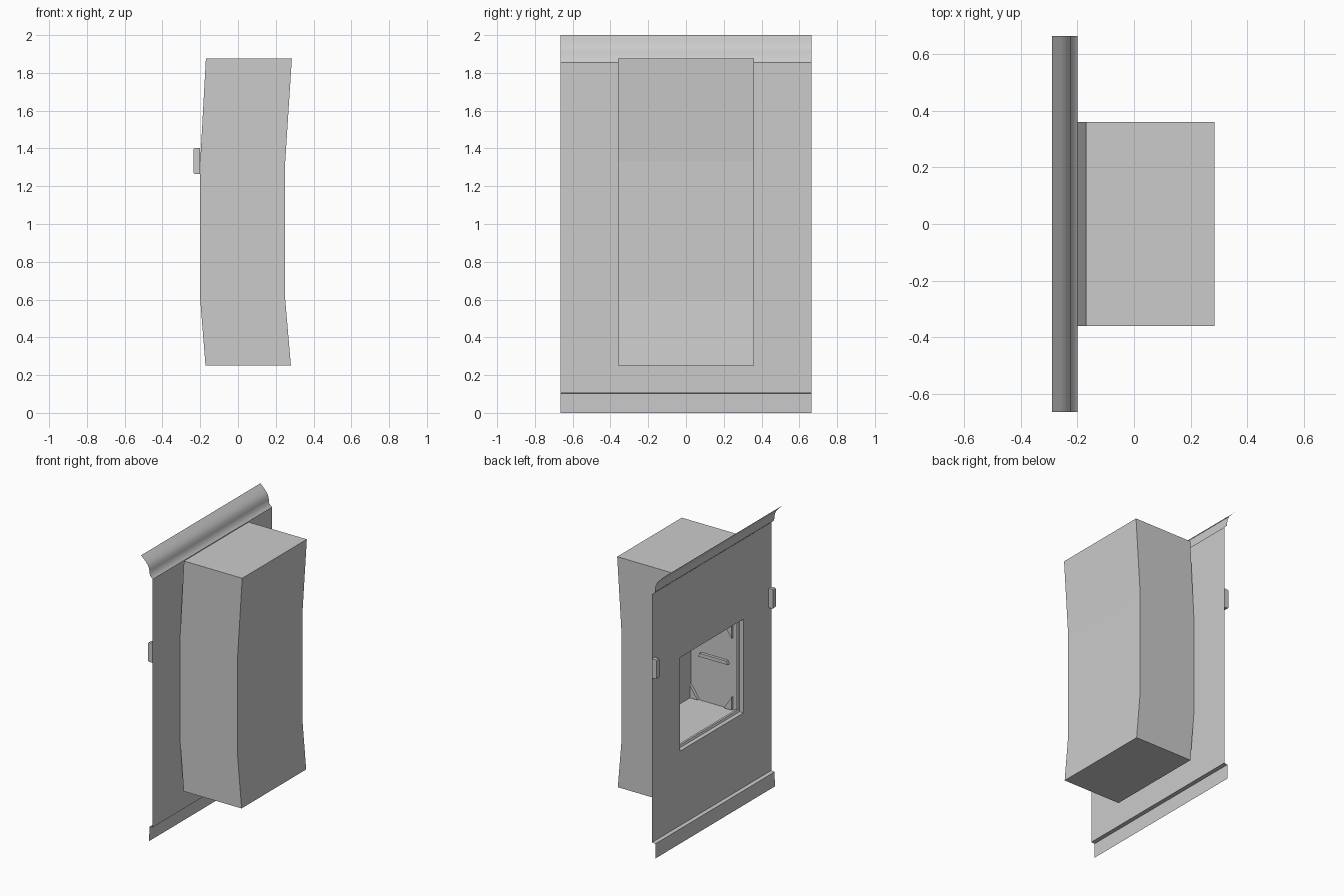
import bpy, bmesh
from mathutils import Vector

if "Cube" in bpy.data.objects:
    bpy.data.objects.remove(bpy.data.objects["Cube"])

W = 0.665            # half width of the wall panel
OY, OZ0, OZ1 = 0.355, 0.63, 1.29   # opening half width, bottom, top


def make(name, bm, smooth=False):
    bmesh.ops.remove_doubles(bm, verts=bm.verts, dist=1e-5)
    bmesh.ops.recalc_face_normals(bm, faces=bm.faces)
    me = bpy.data.meshes.new(name)
    bm.to_mesh(me)
    bm.free()
    ob = bpy.data.objects.new(name, me)
    bpy.context.collection.objects.link(ob)
    for p in me.polygons:
        p.use_smooth = smooth
    return ob


def strip(name, profile, half, smooth=False):
    """Open (x, z) profile swept along y."""
    bm = bmesh.new()
    rows = [[bm.verts.new((x, y, z)) for x, z in profile] for y in (-half, half)]
    for i in range(len(profile) - 1):
        bm.faces.new((rows[0][i], rows[0][i + 1], rows[1][i + 1], rows[1][i]))
    return make(name, bm, smooth)


def prism(name, profile, y0, y1):
    """Closed (x, z) profile extruded from y0 to y1."""
    bm = bmesh.new()
    f = bm.faces.new([bm.verts.new((x, y0, z)) for x, z in profile])
    r = bmesh.ops.extrude_face_region(bm, geom=[f])
    bmesh.ops.translate(bm, vec=(0, y1 - y0, 0),
                        verts=[v for v in r["geom"] if isinstance(v, bmesh.types.BMVert)])
    return make(name, bm)


def tunnel(name, rings, cap):
    """Join rectangles given as (x, half_y, z0, z1); optionally close the last."""
    bm = bmesh.new()
    loops = [[bm.verts.new((x, sy * hy, z)) for sy, z in
              ((-1, z0), (1, z0), (1, z1), (-1, z1))] for x, hy, z0, z1 in rings]
    for a, b in zip(loops, loops[1:]):
        for i in range(4):
            j = (i + 1) % 4
            bm.faces.new((a[i], a[j], b[j], b[i]))
    if cap:
        bm.faces.new(loops[-1])
    return make(name, bm)


# Thin wall sheet with a rectangular opening
bm = bmesh.new()
ys, zs = (-W, -OY, OY, W), (0.105, OZ0, OZ1, 1.855)
for i in range(3):
    for j in range(3):
        if (i, j) != (1, 1):
            bm.faces.new([bm.verts.new((-0.2, ys[a], zs[b])) for a, b in
                          ((i, j), (i, j + 1), (i + 1, j + 1), (i + 1, j))])
make("wall_panel", bm)

# Crown moulding and skirting
strip("crown_moulding", [(-0.2, 1.855), (-0.222, 1.875), (-0.225, 1.905), (-0.231, 1.93),
                         (-0.242, 1.95), (-0.258, 1.968), (-0.272, 1.982), (-0.29, 2.0)], W, True)
strip("skirting", [(-0.2, 0.108), (-0.2, 0.105), (-0.226, 0.102), (-0.228, 0.0)], W)

# Bent outer housing, open where it meets the wall
bm = bmesh.new()
levels = [(-0.172, 0.28, 0.25), (-0.2, 0.25, 0.6), (-0.2, 0.25, 1.33), (-0.17, 0.285, 1.875)]
loops = [[bm.verts.new((x, y, z)) for x, y in
          ((x0, -0.36), (x1, -0.36), (x1, 0.36), (x0, 0.36))] for x0, x1, z in levels]
for n, (a, b) in enumerate(zip(loops, loops[1:])):
    for i in range(4):
        if not (n == 1 and i == 3):
            j = (i + 1) % 4
            bm.faces.new((a[i], a[j], b[j], b[i]))
bm.faces.new(loops[0])
bm.faces.new(loops[-1])
make("housing", bm)

# Opening frame and niche
tunnel("opening_frame", [(-0.2, OY, OZ0, OZ1), (-0.17, OY, OZ0, OZ1),
                         (-0.165, 0.345, OZ0 + 0.015, OZ1 - 0.015),
                         (-0.15, 0.345, OZ0 + 0.015, OZ1 - 0.015),
                         (-0.15, OY, OZ0, OZ1)], False)
tunnel("niche", [(-0.15, OY, OZ0, OZ1), (0.21, OY, OZ0, OZ1)], True)

# Rails, corner gussets and edge clips on both sides
for s, side in ((-1, "right"), (1, "left")):
    prism("rail_" + side, [(-0.09, 0.945), (0.14, 0.945), (0.13, 0.97), (-0.08, 0.97)],
          s * 0.355, s * 0.335)
    for k, (x, dx) in enumerate(((-0.12, 1), (0.205, -1))):
        for m, (z, dz) in enumerate(((0.635, 1), (1.23, -1))):
            prism(f"gusset_{side}_{k}{m}",
                  [(x, z), (x + dx * 0.06, z), (x, z + dz * 0.09)], s * 0.355, s * 0.335)
    bm = bmesh.new()
    bmesh.ops.create_cube(bm, size=1)
    for v in bm.verts:
        v.co = Vector((-0.2185 + v.co.x * 0.035, s * 0.65 + v.co.y * 0.03, 1.333 + v.co.z * 0.137))
    bm.normal_update()
    face = min(bm.faces, key=lambda f: f.calc_center_median().x)
    corners = [e for e in bm.edges if e in list(face.edges)
               and abs(e.verts[0].co.z - e.verts[1].co.z) < 1e-4]
    bmesh.ops.bevel(bm, geom=corners, offset=0.006, segments=1, affect='EDGES')
    make("edge_clip_" + side, bm)
